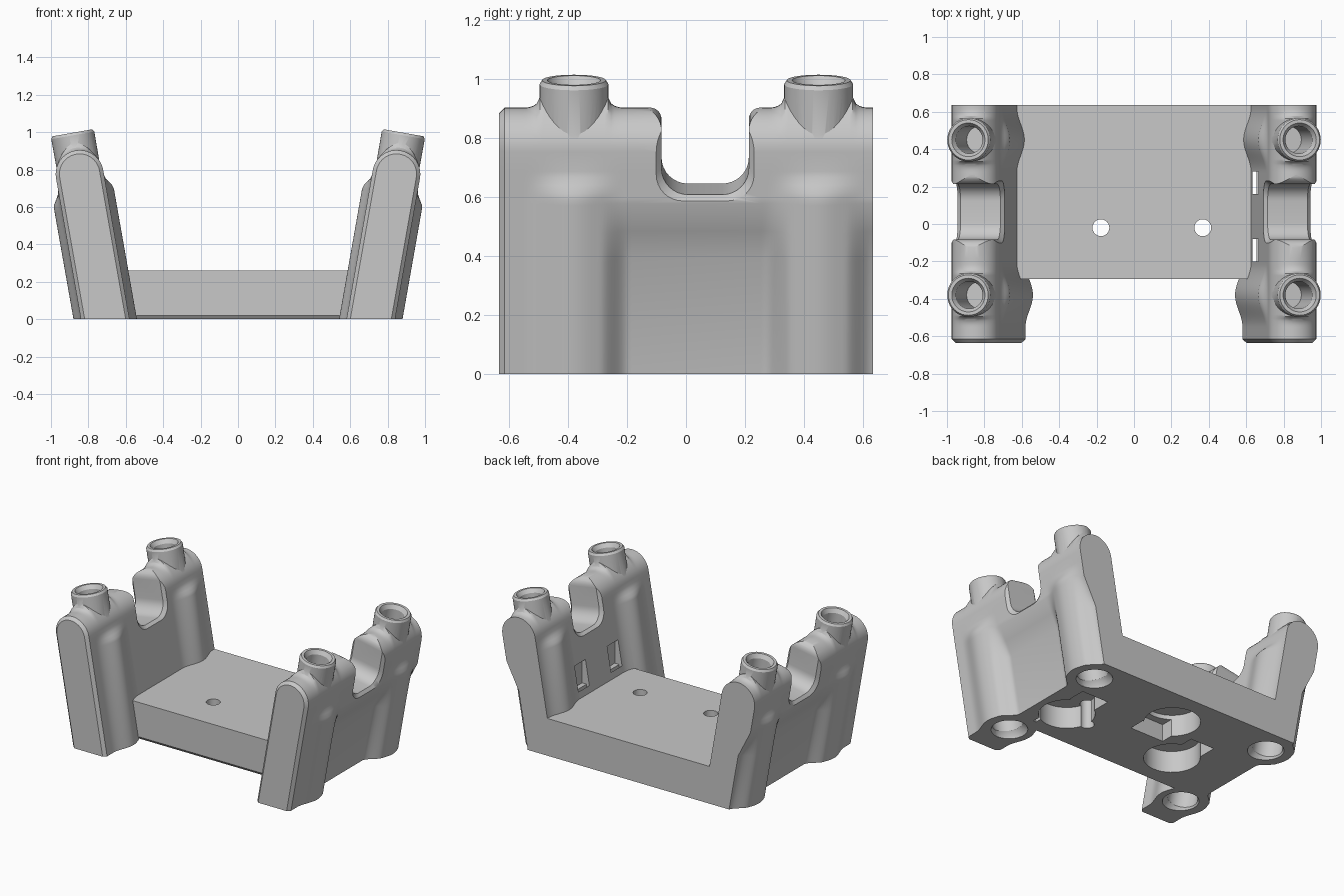
import bpy, bmesh
from math import sin, cos, pi, radians, sqrt
from mathutils import Matrix, Vector

cube = bpy.data.objects.get("Cube")
if cube:
    bpy.data.objects.remove(cube)

grey = bpy.data.materials.new("plain grey")
grey.use_nodes = True
grey.diffuse_color = (0.58, 0.58, 0.58, 1)
grey.node_tree.nodes["Principled BSDF"].inputs["Base Color"].default_value = grey.diffuse_color

# Walls are modelled upright, then leaned outward by this transform
LEAN = Matrix.Translation((0.71, 0, 0)) @ Matrix.Rotation(radians(10), 4, 'Y')
PEG_Y = (-0.38, 0.45)
HALF, CAP_Z, TOP = 0.128, 0.788, 0.916
BACK = 0.635


def loft(name, rings, matrix=Matrix()):
    """Closed solid skinned through rings of equal point count."""
    bm = bmesh.new()
    loops = [[bm.verts.new(matrix @ Vector(p)) for p in ring] for ring in rings]
    n = len(loops[0])
    for a, b in zip(loops, loops[1:]):
        for i in range(n):
            j = (i + 1) % n
            bm.faces.new((a[i], a[j], b[j], b[i]))
    bm.faces.new(loops[0])
    bm.faces.new(loops[-1])
    bmesh.ops.recalc_face_normals(bm, faces=bm.faces)
    mesh = bpy.data.meshes.new(name)
    bm.to_mesh(mesh)
    bm.free()
    mesh.materials.append(grey)
    obj = bpy.data.objects.new(name, mesh)
    bpy.context.scene.collection.objects.link(obj)
    return obj


def turned(name, x, y, steps, matrix=Matrix(), n=40):
    """Round solid from (radius, height) steps."""
    return loft(name, [[(x + r * cos(2 * pi * i / n), y + r * sin(2 * pi * i / n), z)
                        for i in range(n)] for r, z in steps], matrix)


def block(name, x, y, z):
    return loft(name, [[(x[0], y[0], h), (x[1], y[0], h), (x[1], y[1], h), (x[0], y[1], h)]
                       for h in z])


def apply_modifiers(obj):
    graph = bpy.context.evaluated_depsgraph_get()
    old = obj.data
    obj.data = bpy.data.meshes.new_from_object(obj.evaluated_get(graph))
    obj.modifiers.clear()
    bpy.data.meshes.remove(old)


def combine(target, tool, operation='DIFFERENCE'):
    mod = target.modifiers.new("combine", 'BOOLEAN')
    mod.operation, mod.object, mod.solver = operation, tool, 'EXACT'
    apply_modifiers(target)
    bpy.data.objects.remove(tool)


def clamp(t):
    return max(0.0, min(1.0, t))


def smooth(t):
    t = clamp(t)
    return t * t * (3 - 2 * t)


def wall_ring(y, inset=0.0):
    """Cross-section of the wall: column bulge, outer recess and peg fillet."""
    d = min(abs(y - p) for p in PEG_Y)
    bulge = 0.039 * cos(pi / 2 * d / 0.17) ** 2 if d < 0.17 else 0
    recess = 0.062 * smooth((d - 0.09) / 0.1) if y > PEG_Y[0] else 0
    lift = 0.04 * (1 - sqrt(1 - clamp((0.165 - d) / 0.05) ** 2))
    half = HALF - inset
    outer = [(half + bulge * smooth((0.72 - z) / 0.09) - recess * clamp((0.61 - z) / 0.2), z)
             for z in (-0.1, 0.41, 0.51, 0.61, 0.63, 0.65, 0.675, 0.7, 0.72)]
    inner = [(-half - bulge * smooth((0.76 - z) / 0.08), z)
             for z in (0.76, 0.74, 0.72, 0.7, 0.68, -0.1)]
    cap = [(half * cos(a), CAP_Z + half * sin(a) + lift * sin(a) ** 4)
           for a in (pi * i / 20 for i in range(21))]
    return [(x, y, z) for x, z in outer + cap + inner]


def saddle_ring(x, grow):
    """Outline of the U-shaped notch, flared at its mouth."""
    mid, w, floor, r, f = 0.065, 0.148 + grow, 0.637 - grow, 0.09, 0.06
    steps = [pi / 2 * i / 8 for i in range(9)]
    side = [(w + f, 1.1)]
    side += [(w + f - f * sin(a), TOP + 0.002 - f + f * cos(a)) for a in steps]
    side += [(w - r + r * cos(a), floor + r - r * sin(a)) for a in steps]
    path = side + [(-u, z) for u, z in reversed(side)]
    return [(x, mid + u, z) for u, z in path]


# Side wall with front chamfer and two column bulges
stations = {-BACK + 0.02, 0.035, BACK}
for p in PEG_Y:
    stations |= {round(p + 0.0115 * i, 4) for i in range(-17, 18)}
rings = [wall_ring(-BACK, 0.02)]
rings += [wall_ring(y) for y in sorted(stations) if y <= BACK]
frame = loft("cradle_frame", rings, LEAN)

# Saddle notch with chamfered lips
lips = ((-0.2, 0.018), (-HALF, 0.018), (-0.108, 0), (0.108, 0), (HALF, 0.018), (0.2, 0.018))
combine(frame, loft("saddle_cutter", [saddle_ring(*s) for s in lips], LEAN))

# Hollow pegs on top
for y in PEG_Y:
    combine(frame, turned("peg", 0, y, [(0.115, 0.7), (0.117, 0.998), (0.108, 1.012)], LEAN), 'UNION')
    combine(frame, turned("peg_bore", 0, y, [(0.073, 0.65), (0.073, 0.985), (0.092, 1.015)], LEAN))

# Opposite wall
frame.modifiers.new("mirror", 'MIRROR').use_mirror_merge = False
apply_modifiers(frame)

# Base plate, tapered to follow the leaning walls
side = [(-0.28, 0), (-0.295, 0.02), (-0.295, 0.26), (BACK, 0.26), (BACK, 0), (BACK, -0.1), (-0.28, -0.1)]
plate = loft("base_plate", [[(s * (0.605 + 0.176 * z), y, z) for y, z in side] for s in (-1, 1)])
combine(frame, plate, 'UNION')

# Flat underside
combine(frame, block("ground_cutter", (-1.5, 1.5), (-1, 1), (-0.5, 0)))

# Column sockets
for s in (-1, 1):
    flip = Matrix.Diagonal((s, 1, 1, 1))
    for y in PEG_Y:
        combine(frame, turned("socket_cutter", 0, y, [(0.125, -0.04), (0.118, 0), (0.097, 0.03), (0.097, 0.3)],
                              flip @ LEAN))

# Screw holes through the plate
for x in (-0.177, 0.368):
    combine(frame, turned("screw_hole", x, -0.02, [(0.045, -0.1), (0.045, 0.4)]))

# Round recesses with side slots in the underside
for x, y in ((0.55, 0.0), (-0.02, 0.35), (-0.31, 0.0)):
    combine(frame, turned("recess_cutter", x, y, [(0.178, -0.1), (0.178, 0.15)]))
for xs, ys in (((0.45, 0.655), (0.15, 0.28)), ((-0.435, -0.25), (0.13, 0.26)), ((-0.13, 0.13), (0.125, 0.24))):
    combine(frame, block("slot_cutter", xs, ys, (-0.1, 0.12)))

# Two windows in one wall, each with a shaft down to the underside
for ys in ((0.16, 0.28), (-0.2, -0.08)):
    combine(frame, block("window_cutter", (0.58, 0.69), ys, (0.31, 0.48)))
    combine(frame, block("shaft_cutter", (0.634, 0.656), ys, (-0.1, 0.4)))

bpy.ops.object.select_all(action='DESELECT')
frame.select_set(True)
bpy.context.view_layer.objects.active = frame
bpy.ops.object.shade_smooth_by_angle(angle=radians(30))
